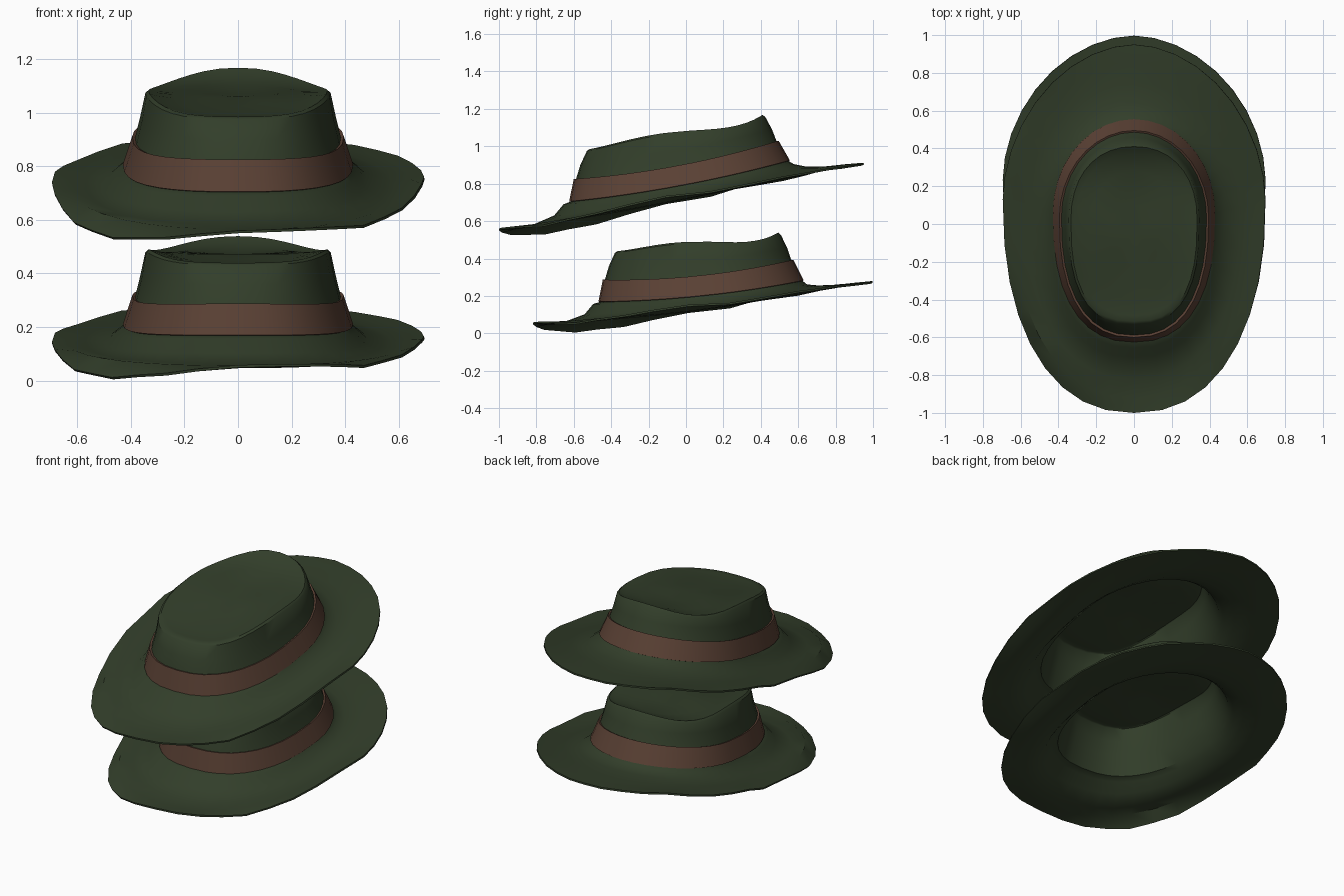
import bpy, bmesh, math
from mathutils import Matrix

cube = bpy.data.objects.get("Cube")
if cube:
    bpy.data.objects.remove(cube, do_unlink=True)

SIDES = 36


def material(name, rgb):
    m = bpy.data.materials.new(name)
    m.use_nodes = True
    m.diffuse_color = (*rgb, 1)
    bsdf = m.node_tree.nodes["Principled BSDF"]
    bsdf.inputs["Base Color"].default_value = (*rgb, 1)
    bsdf.inputs["Roughness"].default_value = 0.9
    return m


green = material("dark green felt", (0.032, 0.048, 0.023))
brown = material("brown ribbon", (0.104, 0.053, 0.035))

# Wavy brim edge: heights every 20 degrees, counter-clockwise from the left side
EDGE = [.785, .84, .88, .90, .912, .905, .885, .825, .78,
        .70, .59, .535, .535, .56, .57, .58, .645, .735]


def edge_height(i):
    k = i // 2
    return EDGE[k] if i % 2 else (EDGE[k - 1] + EDGE[k]) / 2


def smooth_height(heights, t):
    """Smooth curve through evenly spaced heights from front to back."""
    n = len(heights) - 1
    total = 0
    for i, z in enumerate(heights):
        for j in range(n + 1):
            if j != i:
                z *= (t * n - j) / (i - j)
        total += z
    return total


def ring(front, back, half_width, heights=None, grow=0, square=2.4, lift=0):
    """Egg-shaped ring; the front half is squarer than the back half."""
    front, back, half_width = front - grow, back + grow, half_width + grow
    mid = front + 0.58 * (back - front)
    points = []
    for i in range(SIDES):
        a = 2 * math.pi * i / SIDES
        c, s = math.cos(a), math.sin(a)
        p = 2 / square if s < 0 else 2 / (square - .4)
        x = half_width * math.copysign(abs(c) ** p, c)
        y = mid + math.copysign(abs(s) ** p, s) * (back - mid if s > 0 else mid - front)
        t = (y - front) / (back - front)
        z = smooth_height(heights, t) if heights else edge_height(i)
        points.append((x, y, z + lift * max(0, 2 * t - 1)))
    return points


def loft(name, rings, mat, matrix, thickness, tip=None):
    bm = bmesh.new()
    loops = [[bm.verts.new(p) for p in r] for r in rings]
    for a, b in zip(loops, loops[1:]):
        for i in range(SIDES):
            j = (i + 1) % SIDES
            bm.faces.new((a[i], a[j], b[j], b[i]))
    if tip:
        top = bm.verts.new(tip)
        for i in range(SIDES):
            bm.faces.new((loops[-1][i], loops[-1][(i + 1) % SIDES], top))
    bm.transform(matrix)
    mesh = bpy.data.meshes.new(name)
    bm.to_mesh(mesh)
    bm.free()
    mesh.materials.append(mat)
    obj = bpy.data.objects.new(name, mesh)
    bpy.context.collection.objects.link(obj)
    solid = obj.modifiers.new("thickness", "SOLIDIFY")
    solid.thickness = thickness
    solid.offset = -1
    bpy.ops.object.select_all(action="DESELECT")
    obj.select_set(True)
    bpy.context.view_layer.objects.active = obj
    bpy.ops.object.modifier_apply(modifier="thickness")
    bpy.ops.object.shade_smooth_by_angle(angle=math.radians(40))


# Ribbon edges: bottom and top
BAND = [(-.625, .555, .43, (.705, .79, .925)), (-.60, .495, .395, (.825, .895, 1.03))]


def hat(prefix, matrix, lift):
    felt = [
        ring(-1.0, .95, .695, square=2.27, lift=lift),                          # brim edge
        ring(-.92, .86, .64, (.565, .725, .905), square=2.27, lift=lift * .8),
        ring(-.82, .75, .57, (.58, .72, .893), square=2.3, lift=lift * .6),     # brim dip
        ring(-.705, .64, .48, (.63, .735, .892), lift=lift * .3),
        ring(-.655, .575, .445, (.69, .77, .905)),                              # crown foot
        ring(*BAND[0], grow=-.012),
        ring(*BAND[1], grow=-.012),
        ring(-.565, .46, .364, (.90, .975, 1.09)),                              # crown wall
        ring(-.53, .425, .346, (.975, 1.03, 1.068, 1.085, 1.155), square=2.6),  # crown rim
        ring(-.515, .41, .334, (.985, 1.04, 1.078, 1.095, 1.168), square=2.6),
        ring(-.485, .375, .305, (.985, 1.035, 1.07, 1.085, 1.14), square=2.6),
        ring(-.40, .28, .24, (.995, 1.06, 1.10)),                               # dented top
        ring(-.22, .1, .13, (1.025, 1.06, 1.07)),
    ]
    loft(prefix + "_hat", felt, green, matrix, .01, tip=(0, -.05, 1.06))
    loft(prefix + "_hat_band", [ring(*b) for b in BAND], brown, matrix, .016)


# The lower hat is a little shorter, tilts back and has a raised back brim
lower = Matrix(((1, 0, 0, 0), (0, .93, 0, .113), (0, -.09, 1, -.592), (0, 0, 0, 1)))
hat("upper", Matrix.Identity(4), 0)
hat("lower", lower, .045)
